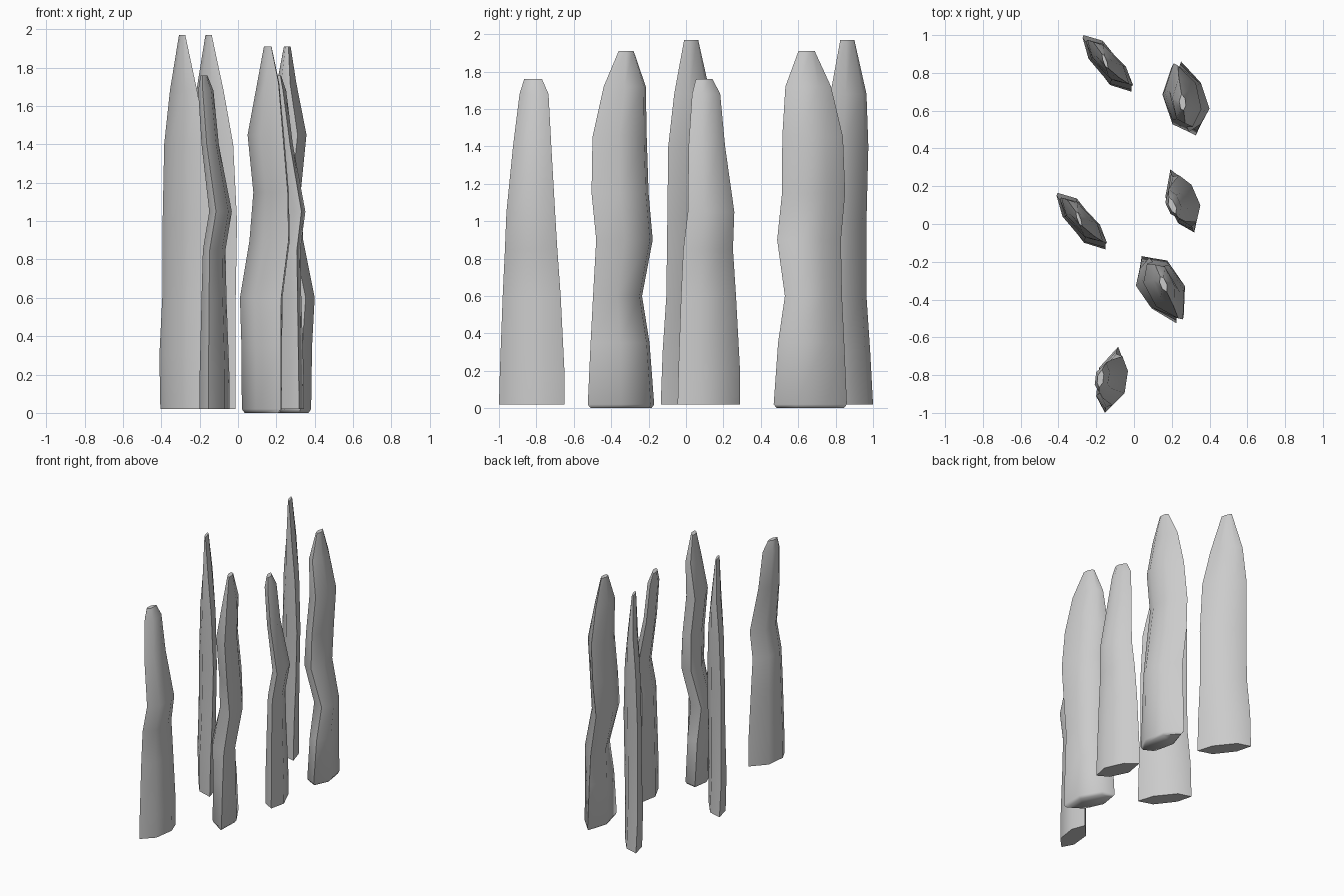
import bpy, bmesh, math
from mathutils import Matrix, Vector

if "Cube" in bpy.data.objects:
    bpy.data.objects.remove(bpy.data.objects["Cube"])

# Plan outlines, as fractions of each level's x / y extent
BLADE = [(0, 1), (.12, .60), (.55, .12), (1, 0), (.85, .42), (.40, .90)]
BROAD = [(.10, 1), (0, .65), (.35, .22), (.97, 0), (1, .50), (.55, .95)]
STUB = [(.75, 1), (.10, .68), (0, .25), (.30, 0), (.85, .25), (1, .70)]

# Levels: z, x min, x max, y min, y max
BLADE_LEVELS = [
    (.02, -.405, -.150, -.135, .165), (.30, -.410, -.150, -.125, .150),
    (.60, -.395, -.150, -.105, .130), (1.0, -.393, -.143, -.100, .130),
    (1.40, -.385, -.163, -.095, .140), (1.68, -.355, -.213, -.063, .130),
    (1.97, -.308, -.275, -.010, .065)]
BROAD_LEVELS = [
    (0, .035, .215, -.510, -.185), (.02, .020, .230, -.525, -.170),
    (.35, .018, .230, -.510, -.195), (.60, .010, .232, -.497, -.235),
    (.90, .060, .270, -.480, -.178), (1.15, .080, .265, -.505, -.200),
    (1.45, .050, .240, -.500, -.210), (1.72, .100, .215, -.440, -.215),
    (1.91, .135, .175, -.360, -.280)]
STUB_LEVELS = [
    (.02, -.200, -.045, -1.0, -.650), (.20, -.200, -.045, -.995, -.650),
    (.60, -.190, -.060, -.980, -.670), (.85, -.183, -.065, -.968, -.688),
    (1.05, -.150, -.032, -.960, -.700), (1.40, -.190, -.100, -.925, -.720),
    (1.68, -.208, -.128, -.890, -.735), (1.76, -.195, -.160, -.865, -.770)]


def stone(name, outline, levels, angle=0, shift=(0, 0)):
    """Loft the outline through the levels, turn about its base centre, then shift."""
    _, x0, x1, y0, y1 = levels[0]
    pivot = Vector(((x0 + x1) / 2, (y0 + y1) / 2, 0))
    bm = bmesh.new()
    rings = [[bm.verts.new((a + u * (b - a), c + v * (d - c), z)) for u, v in outline]
             for z, a, b, c, d in levels]
    n = len(outline)
    for low, high in zip(rings, rings[1:]):
        for i in range(n):
            j = (i + 1) % n
            bm.faces.new((low[i], low[j], high[j], high[i]))
    bm.faces.new(rings[0][::-1])
    bm.faces.new(rings[-1])
    bmesh.ops.transform(bm, verts=bm.verts, matrix=(
        Matrix.Translation(pivot + Vector((*shift, 0)))
        @ Matrix.Rotation(math.radians(angle), 4, 'Z') @ Matrix.Translation(-pivot)))
    bmesh.ops.recalc_face_normals(bm, faces=bm.faces)
    mesh = bpy.data.meshes.new(name)
    bm.to_mesh(mesh)
    bm.free()
    obj = bpy.data.objects.new(name, mesh)
    bpy.context.collection.objects.link(obj)
    bpy.ops.object.select_all(action='DESELECT')
    obj.select_set(True)
    bpy.context.view_layer.objects.active = obj
    bpy.ops.object.shade_smooth_by_angle(angle=math.radians(65))


# Tall thin pair
stone("thin_stone_front", BLADE, BLADE_LEVELS)
stone("thin_stone_back", BLADE, BLADE_LEVELS, 0, (.138, .835))
# Broad pair, the rear one turned around
stone("broad_stone_front", BROAD, BROAD_LEVELS)
stone("broad_stone_back", BROAD, BROAD_LEVELS, 164, (.17, 1.01))
# Short pair
stone("short_stone_front", STUB, STUB_LEVELS)
stone("short_stone_middle", STUB, STUB_LEVELS, 32, (.375, .945))
